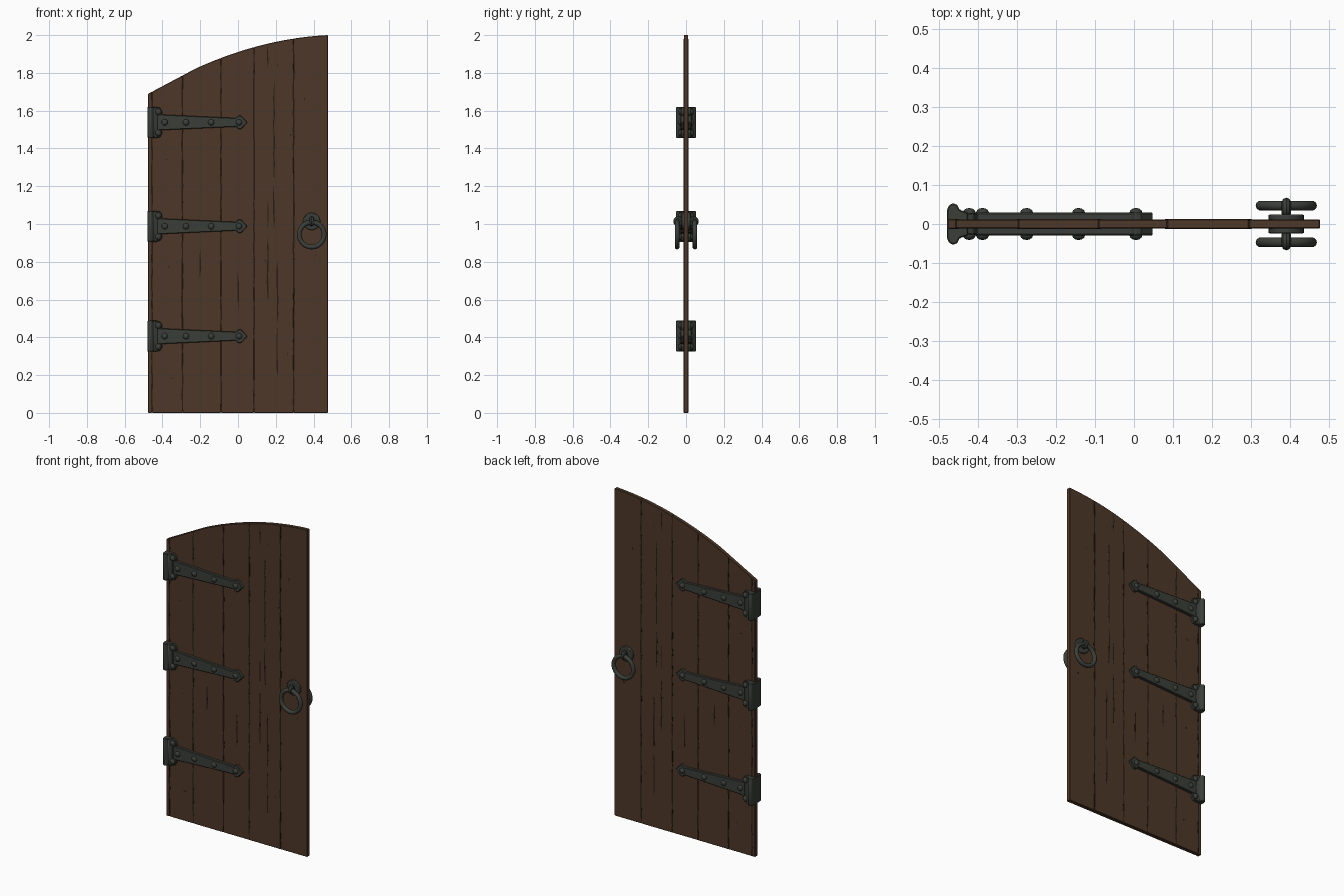
import bpy, bmesh, math, random
from mathutils import Matrix, Vector

random.seed(4)
cube = bpy.data.objects.get("Cube")
if cube:
    bpy.data.objects.remove(cube, do_unlink=True)


def material(name, rgb):
    m = bpy.data.materials.new(name)
    m.use_nodes = True
    m.diffuse_color = (*rgb, 1)
    m.node_tree.nodes["Principled BSDF"].inputs["Base Color"].default_value = (*rgb, 1)
    return m


wood = material("brown wood", (0.074, 0.039, 0.021))
dark = material("dark crack", (0.019, 0.011, 0.007))
iron = material("dark iron", (0.043, 0.048, 0.040))


def finish(name, bm, mat, bevel=0.0, segments=1, smooth=False):
    bmesh.ops.recalc_face_normals(bm, faces=bm.faces)
    mesh = bpy.data.meshes.new(name)
    bm.to_mesh(mesh)
    bm.free()
    mesh.materials.append(mat)
    ob = bpy.data.objects.new(name, mesh)
    bpy.context.collection.objects.link(ob)
    if bevel:
        mod = ob.modifiers.new("Bevel", "BEVEL")
        mod.width, mod.segments, mod.limit_method = bevel, segments, "ANGLE"
        mod.angle_limit = math.radians(40)
    if smooth:
        bpy.ops.object.select_all(action="DESELECT")
        ob.select_set(True)
        bpy.context.view_layer.objects.active = ob
        bpy.ops.object.shade_smooth_by_angle(angle=math.radians(40))
    return ob


def prism(name, outline, lo, hi, mat, axis="y", **kw):
    """Extrude a flat outline along y (outline in x, z) or z (outline in x, y)."""
    place = (lambda a, b, c: (a, c, b)) if axis == "y" else (lambda a, b, c: (a, b, c))
    bm = bmesh.new()
    ends = [[bm.verts.new(place(a, b, c)) for a, b in outline] for c in (lo, hi)]
    for ring in ends:
        bm.faces.new(ring)
    n = len(outline)
    for i in range(n):
        j = (i + 1) % n
        bm.faces.new((ends[0][i], ends[0][j], ends[1][j], ends[1][i]))
    return finish(name, bm, mat, **kw)


def torus(name, centre, major, minor, axis, n=32, k=10):
    """Ring whose hole points along the given axis."""
    turn = Vector((0, 0, 1)).rotation_difference(Vector(axis)).to_matrix()
    bm = bmesh.new()
    grid = []
    for i in range(n):
        a = math.tau * i / n
        row = []
        for j in range(k):
            b = math.tau * j / k
            r = major + minor * math.cos(b)
            p = Vector((r * math.cos(a), r * math.sin(a), minor * math.sin(b)))
            row.append(bm.verts.new(turn @ p + Vector(centre)))
        grid.append(row)
    for i in range(n):
        for j in range(k):
            i2, j2 = (i + 1) % n, (j + 1) % k
            bm.faces.new((grid[i][j], grid[i2][j], grid[i2][j2], grid[i][j2]))
    return finish(name, bm, iron, smooth=True)


def top(x):
    """Height of the upper edge: an arch that runs out straight at the hinge side."""
    u = 0.476 - x
    c = min(u, 0.7)
    return 2.0 - 0.05 * c - 0.29 * c * c - 0.53 * (u - c)


# Planks
half = 0.0125
seams = [-0.476, -0.455, -0.295, -0.09, 0.085, 0.295, 0.476]
for i, (a, b) in enumerate(zip(seams, seams[1:])):
    steps = max(2, round((b - a) / 0.025))
    xs = [a + (b - a) * k / steps for k in range(steps + 1)]
    outline = [(a, 0), (b, 0)] + [(x, top(x)) for x in reversed(xs)]
    t = half - 0.0006 * (i % 2)
    prism(f"plank_{i + 1}", outline, -t, t, wood, bevel=0.0025)


# Broken dark seams and splits running through the wood
def crack(name, x, z0, z1, width):
    z1 = min(z1, top(x) - 0.004)
    n = max(3, int((z1 - z0) / 0.04))
    left, right = [], []
    for k in range(n + 1):
        z = z0 + (z1 - z0) * k / n
        c = x + random.uniform(-0.002, 0.002)
        w = width * (0.25 if k in (0, n) else random.uniform(0.6, 1.1)) / 2
        left.append((c - w, z))
        right.append((c + w, z))
    prism(name, left + right[::-1], -half - 0.0004, half + 0.0004, dark)


cracks = {
    -0.455: [(0.01, 0.56), (0.58, 0.8), (0.82, 1.68)],
    -0.295: [(0.01, 0.34), (0.44, 0.93), (1.03, 1.5), (1.58, 1.78)],
    -0.09: [(0.01, 0.2), (0.45, 0.63), (0.8, 0.96), (1.05, 1.28), (1.34, 1.86)],
    0.085: [(0.01, 0.18), (0.37, 0.6), (0.65, 1.93)],
    0.157: [(0.6, 0.92), (0.98, 1.12), (1.83, 1.94)],
    0.19: [(0.98, 1.2), (1.24, 1.75)],
    0.208: [(0.2, 0.45), (0.48, 0.8)],
    0.295: [(0.01, 0.5), (0.53, 1.3), (1.33, 1.97)],
    0.0: [(0.55, 0.74)],
    -0.2: [(0.72, 0.86)],
}
for x, spans in cracks.items():
    for k, (z0, z1) in enumerate(spans):
        name = f"crack_{round((x + 0.5) * 1000)}_{k + 1}"
        crack(name, x, z0, z1, 0.009 if x in seams else 0.008)

# Small crescent knot marks
knots = [(-0.38, 1.35), (0.2, 1.84), (0.36, 1.66), (0.28, 1.48), (-0.36, 0.77),
         (-0.35, 0.19), (0.14, 0.8), (0.42, 0.83), (0.27, 0.31), (0.14, 0.69)]
for k, (x, z) in enumerate(knots, 1):
    start = random.uniform(0, math.tau)
    arc = [start + 0.5 * i for i in range(5)]
    outline = [(x + r * math.cos(a), z + r * math.sin(a))
               for r, angles in ((0.011, arc), (0.0075, arc[3:0:-1])) for a in angles]
    prism(f"knot_{k}", outline, -half - 0.0004, half + 0.0004, dark)


def rivet(name, x, z, side, r=0.0165):
    bm = bmesh.new()
    m = Matrix.Translation((x, side * 0.029, z)) @ Matrix.Diagonal((r, 0.012, r, 1))
    bmesh.ops.create_uvsphere(bm, u_segments=12, v_segments=8, radius=1, matrix=m)
    finish(name, bm, iron, smooth=True)


# Strap hinges on both faces, joined round the door's edge
half_knuckle = [(-0.479, 0.036), (-0.473, 0.049), (-0.463, 0.053),
                (-0.453, 0.049), (-0.446, 0.036), (-0.425, 0.029)]
knuckle = half_knuckle + [(x, -y) for x, y in reversed(half_knuckle)]
plate_half = [(-0.45, 0.079), (-0.413, 0.079), (-0.4, 0.055), (-0.403, 0.042)]
strap_half = [(-0.42, 0.042), (-0.01, 0.023), (0.003, 0.037), (0.018, 0.034)]

for h, z in enumerate((0.406, 0.988, 1.538), 1):
    prism(f"hinge_{h}_knuckle", knuckle, z - 0.082, z + 0.082, iron, axis="z",
          bevel=0.003, smooth=True)
    for side, label in ((-1, "front"), (1, "back")):
        lo, hi = sorted((side * 0.006, side * 0.029))
        for part, pts, tip in (("plate", plate_half, []), ("strap", strap_half, [(0.05, 0)])):
            outline = pts + tip + [(x, -d) for x, d in reversed(pts)]
            inset = 0.002 if part == "plate" else 0
            prism(f"hinge_{h}_{label}_{part}", [(x, z + d) for x, d in outline],
                  lo + inset, hi - inset, iron, bevel=0.003)
        spots = [(-0.422, 0.056), (-0.422, -0.056), (-0.388, 0),
                 (-0.275, 0), (-0.142, 0), (0.005, 0)]
        for k, (x, d) in enumerate(spots, 1):
            rivet(f"hinge_{h}_{label}_rivet_{k}", x, z + d, side)

# Ring pulls on both faces
cx, boss_z = 0.39, 1.014
for side, label in ((-1, "front"), (1, "back")):
    disc = [(cx + 0.046 * math.cos(math.tau * k / 20),
             boss_z + 0.046 * math.sin(math.tau * k / 20)) for k in range(20)]
    lo, hi = sorted((side * 0.005, side * 0.024))
    prism(f"{label}_pull_rose", disc, lo, hi, iron, bevel=0.004, segments=2, smooth=True)
    torus(f"{label}_pull_staple", (cx, side * 0.041, boss_z), 0.0145, 0.012, (1, 0, 0), 16, 8)
    torus(f"{label}_pull_ring", (cx, side * 0.047, 0.944), 0.066, 0.0125, (0, 1, 0))
